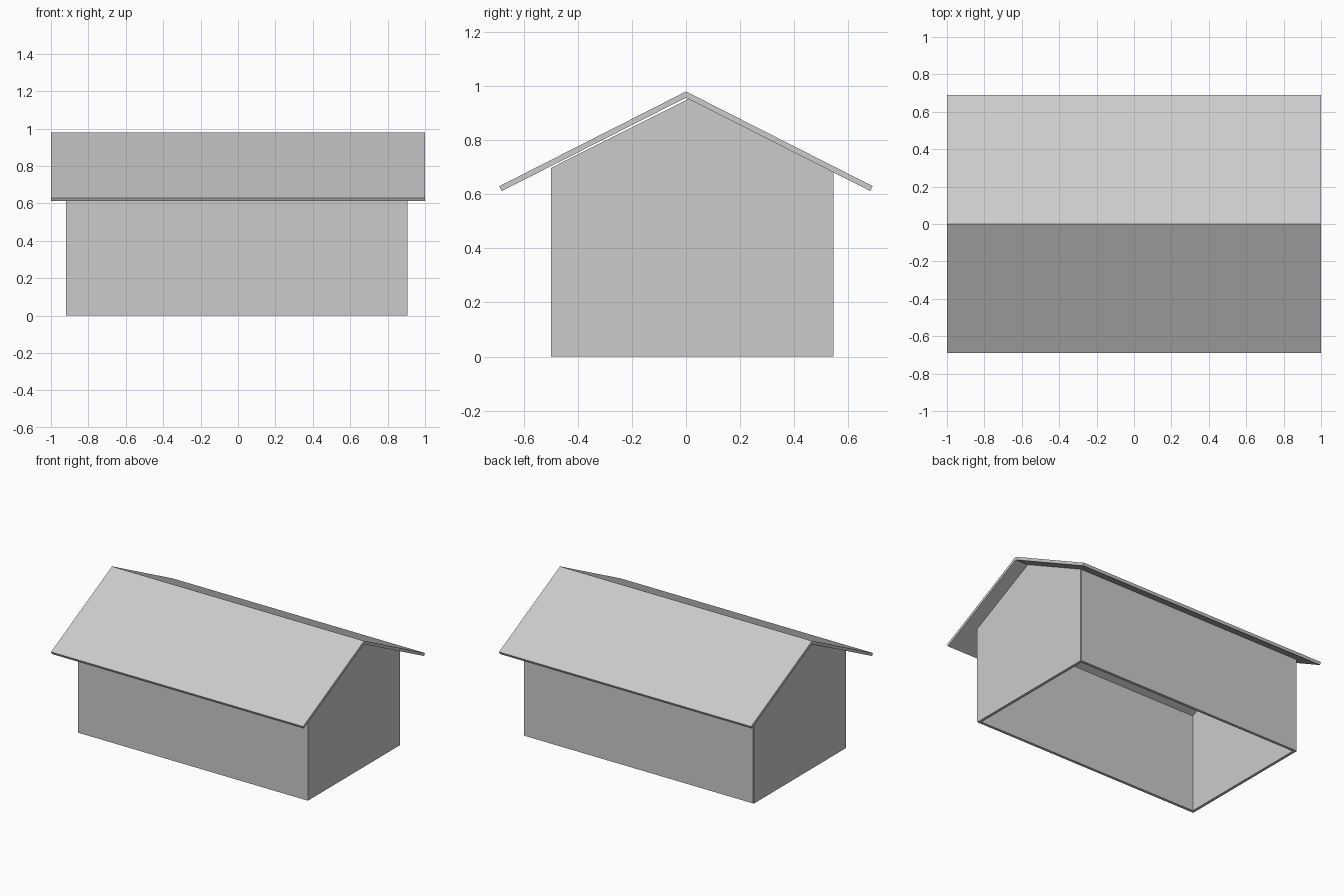
import bpy, bmesh
from mathutils import Vector

if "Cube" in bpy.data.objects:
    bpy.data.objects.remove(bpy.data.objects["Cube"])


def prism(name, profile, x0, x1):
    """Extrude a closed (y, z) profile along x."""
    bm = bmesh.new()
    face = bm.faces.new([bm.verts.new((x0, y, z)) for y, z in profile])
    ext = bmesh.ops.extrude_face_region(bm, geom=[face])
    verts = [g for g in ext["geom"] if isinstance(g, bmesh.types.BMVert)]
    bmesh.ops.translate(bm, verts=verts, vec=Vector((x1 - x0, 0, 0)))
    bmesh.ops.recalc_face_normals(bm, faces=bm.faces)
    mesh = bpy.data.meshes.new(name)
    bm.to_mesh(mesh)
    bm.free()
    obj = bpy.data.objects.new(name, mesh)
    bpy.context.collection.objects.link(obj)
    return obj


T = 0.02                       # wall thickness
X0, X1 = -0.92, 0.905          # outer faces of the gable walls
Y0, Y1 = -0.5, 0.545           # outer faces of the long walls

# Pitched roof, one folded sheet
prism("roof", [(-0.69, 0.63), (0, 0.98), (0.69, 0.63),
               (0.681, 0.612), (0, 0.957), (-0.681, 0.612)], -1, 1)

# Gable end walls
gable = [(Y0, 0), (Y1 - 0.004, 0), (Y1 - 0.004, 0.684), (0.01, 0.953), (Y0, 0.697)]
prism("left_gable_wall", gable, X0, X0 + T)
prism("right_gable_wall", gable, X1 - T, X1)

# Long walls with tops bevelled to the roof pitch
prism("front_wall", [(Y0, 0), (Y0 + T, 0), (Y0 + T, 0.707), (Y0, 0.697)], X0 + 0.005, X1 - 0.002)
prism("back_wall", [(Y1 - T, 0), (Y1, 0), (Y1, 0.682), (Y1 - T, 0.692)], X0 + 0.005, X1 - 0.004)
